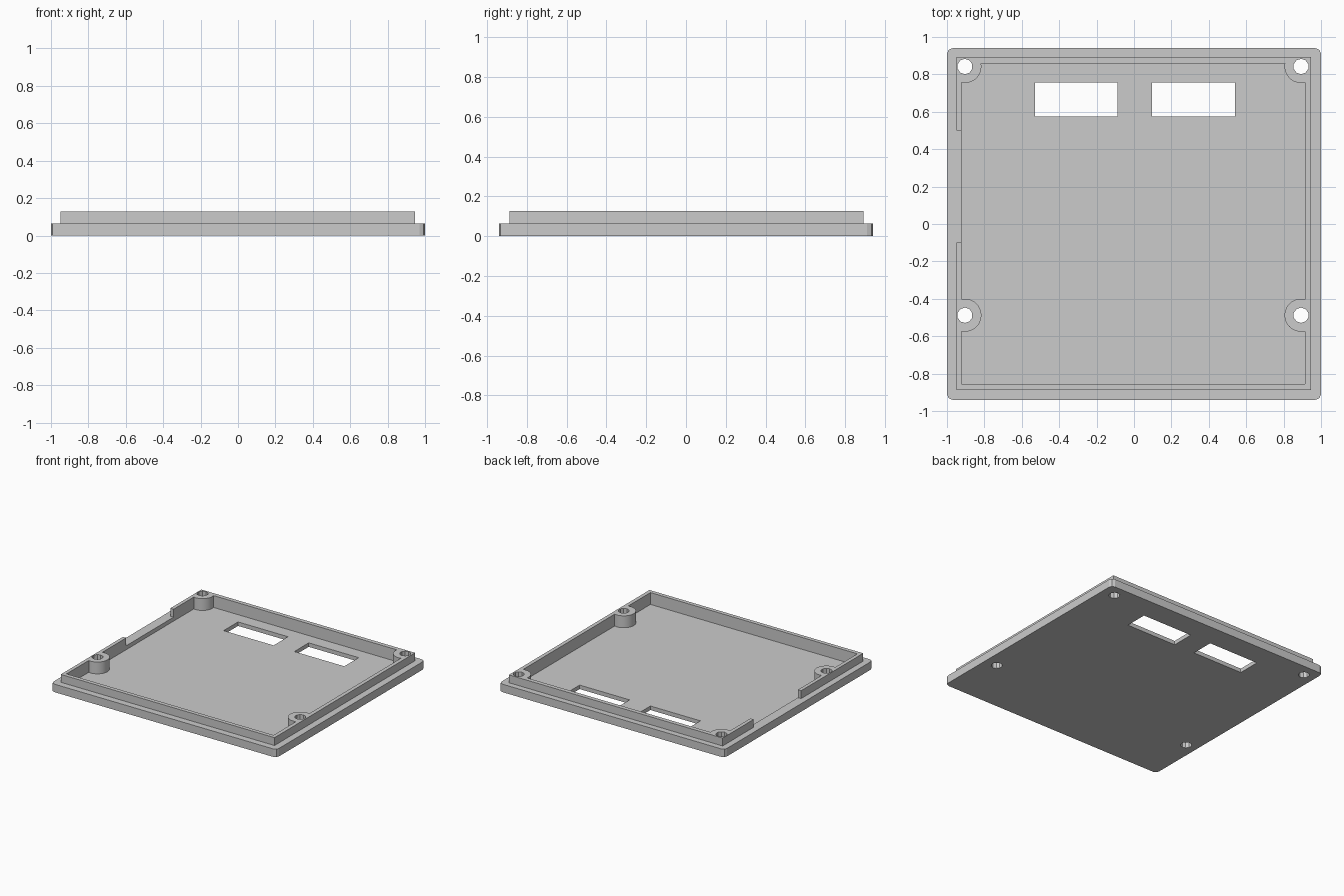
import bpy
import math

cube = bpy.data.objects.get("Cube")
if cube:
    bpy.data.objects.remove(cube, do_unlink=True)

# Main levels
FLOOR, LEDGE, TOP = 0.032, 0.064, 0.127
OVER = 0.3

grey = bpy.data.materials.new("plain grey")
grey.use_nodes = True
grey.diffuse_color = (0.6, 0.6, 0.6, 1)
bsdf = next(n for n in grey.node_tree.nodes if n.type == 'BSDF_PRINCIPLED')
bsdf.inputs["Base Color"].default_value = grey.diffuse_color


def finish(obj, name):
    obj.name = name
    obj.data.materials.append(grey)
    return obj


def box(name, x0, x1, y0, y1, z0, z1):
    bpy.ops.mesh.primitive_cube_add(
        size=1, location=((x0 + x1) / 2, (y0 + y1) / 2, (z0 + z1) / 2))
    obj = bpy.context.object
    obj.scale = (x1 - x0, y1 - y0, z1 - z0)
    bpy.ops.object.transform_apply(location=True, rotation=False, scale=True)
    return finish(obj, name)


def post(name, x, y, radius, sides):
    bpy.ops.mesh.primitive_cylinder_add(
        vertices=sides, radius=radius, depth=2 * OVER, location=(x, y, 0))
    bpy.ops.object.transform_apply(location=True, rotation=False, scale=False)
    return finish(bpy.context.object, name)


def apply(obj, mod):
    bpy.context.view_layer.objects.active = obj
    bpy.ops.object.modifier_apply(modifier=mod.name)


def combine(target, tool, operation):
    mod = target.modifiers.new("combine", 'BOOLEAN')
    mod.operation = operation
    mod.solver = 'EXACT'
    mod.object = tool
    apply(target, mod)
    bpy.data.objects.remove(tool, do_unlink=True)


# Base plate with rounded vertical corners
lid = box("enclosure_lid", -1, 1, -0.94, 0.94, 0, LEDGE)
weights = lid.data.attributes.new("bevel_weight_edge", 'FLOAT', 'EDGE')
for edge in lid.data.edges:
    a, b = (lid.data.vertices[i].co for i in edge.vertices)
    weights.data[edge.index].value = float(abs(a.z - b.z) > LEDGE / 2)
bevel = lid.modifiers.new("corners", 'BEVEL')
bevel.limit_method = 'WEIGHT'
bevel.width = 0.03
bevel.segments = 2
apply(lid, bevel)

# Raised lip block, stepped in from the plate edge
combine(lid, box("lip", -0.95, 0.945, -0.887, 0.893, FLOOR / 2, TOP), 'UNION')

# Cavity that leaves the four screw bosses standing
screws = [(x, y) for x in (-0.904, 0.893) for y in (-0.488, 0.842)]
cavity = box("cavity", -0.921, 0.914, -0.855, 0.859, FLOOR, OVER / 2)
for x, y in screws:
    combine(cavity, post("boss", x, y, 0.088, 40), 'DIFFERENCE')
combine(lid, cavity, 'DIFFERENCE')

# Opening in the right lip
combine(lid, box("lip_gap", -0.98, -0.91, -0.1, 0.5, LEDGE, OVER), 'DIFFERENCE')

# Two rectangular windows through the floor
for x0, x1 in ((-0.53, -0.087), (0.097, 0.54)):
    combine(lid, box("window", x0, x1, 0.575, 0.757, -OVER, OVER), 'DIFFERENCE')

# Screw holes through the bosses
for x, y in screws:
    combine(lid, post("screw_hole", x, y, 0.041, 10), 'DIFFERENCE')

# One material slot, smooth bosses, crisp edges
lid.data.materials.clear()
lid.data.materials.append(grey)
bpy.ops.object.select_all(action='DESELECT')
lid.select_set(True)
bpy.context.view_layer.objects.active = lid
bpy.ops.object.shade_smooth_by_angle(angle=math.radians(20))
